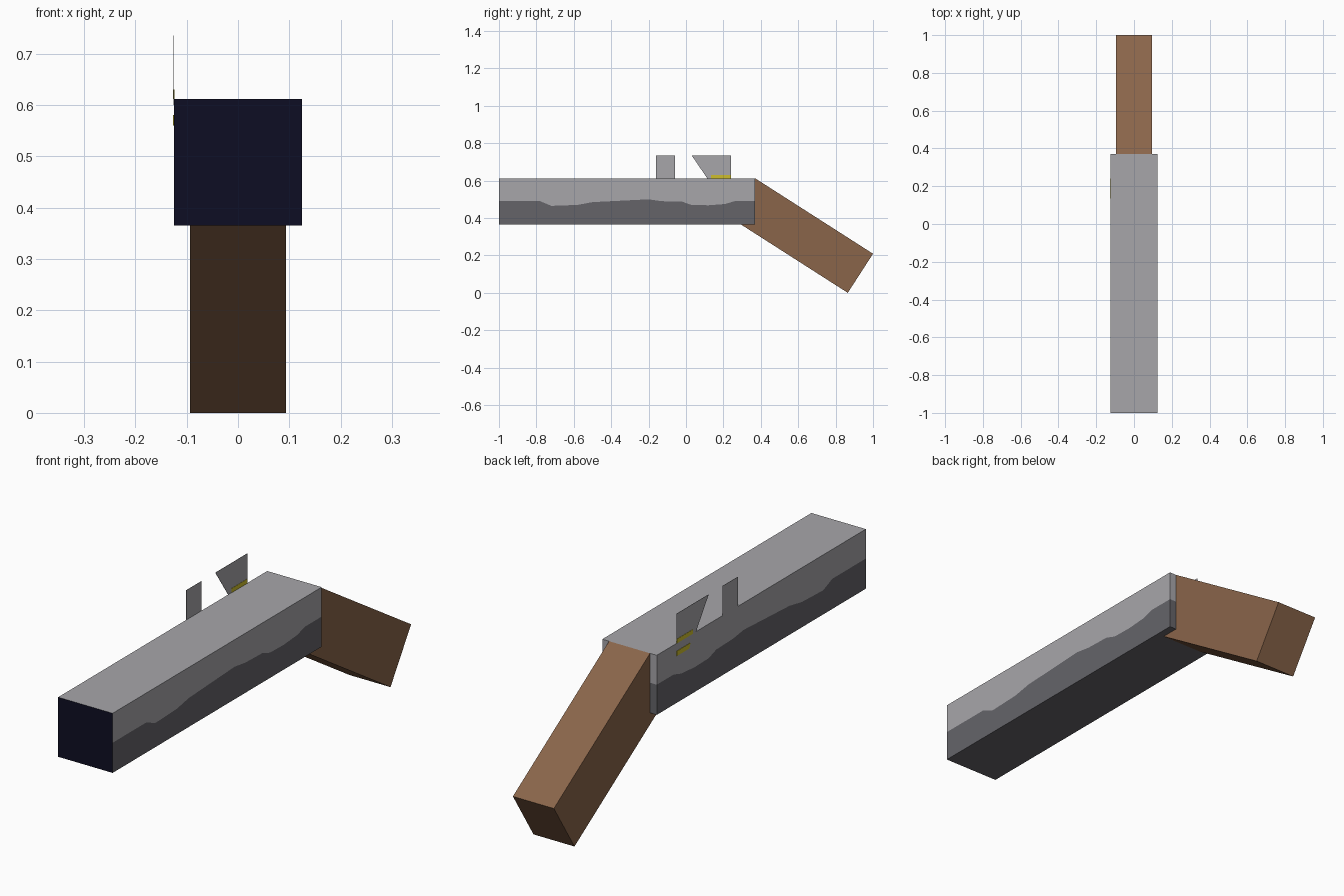
import bpy, bmesh

if "Cube" in bpy.data.objects:
    bpy.data.objects.remove(bpy.data.objects["Cube"])

def lin(*rgb):
    return [((c / 255 + 0.055) / 1.055) ** 2.4 if c > 10 else c / 255 / 12.92 for c in rgb] + [1.0]

def material(name, *rgb):
    m = bpy.data.materials.new(name)
    m.diffuse_color = lin(*rgb)
    m.use_nodes = True
    m.node_tree.nodes["Principled BSDF"].inputs["Base Color"].default_value = m.diffuse_color
    return m

light = material("light_steel", 167, 166, 170)
dark = material("dark_steel", 101, 100, 105)
bore = material("bore_navy", 13, 13, 35)
wood = material("brown_wood", 138, 101, 74)
brass = material("brass_yellow", 205, 190, 45)

def finish(name, bm, mats):
    me = bpy.data.meshes.new(name)
    bm.to_mesh(me)
    bm.free()
    for m in mats:
        me.materials.append(m)
    ob = bpy.data.objects.new(name, me)
    bpy.context.collection.objects.link(ob)
    return ob

# Barrel: six-point rings along y, with a wavy seam between the two steels
W, BOT, TOP = 0.125, 0.365, 0.612
seam = [(-1, .49), (-.78, .49), (-.72, .465), (-.58, .47), (-.5, .485), (-.2, .5),
        (-.13, .49), (-.02, .487), (.03, .47), (.12, .468), (.21, .475), (.26, .49), (.37, .49)]
bm = bmesh.new()
rings = [[bm.verts.new((x, y, z)) for x, z in
          ((-W, BOT), (W, BOT), (W, s), (W, TOP), (-W, TOP), (-W, s))] for y, s in seam]
side_colours = (1, 1, 0, 0, 0, 1)
for a, b in zip(rings, rings[1:]):
    for i, colour in enumerate(side_colours):
        j = (i + 1) % 6
        bm.faces.new((a[i], a[j], b[j], b[i])).material_index = colour
bm.faces.new(rings[0]).material_index = 2
r = rings[-1]
bm.faces.new((r[0], r[1], r[2], r[5])).material_index = 1
bm.faces.new((r[5], r[2], r[3], r[4])).material_index = 0
bmesh.ops.recalc_face_normals(bm, faces=bm.faces)
finish("barrel", bm, (light, dark, bore))

# Stock: slanted wooden block running into the barrel
bm = bmesh.new()
f = bm.faces.new([bm.verts.new((-0.094, y, z)) for y, z in
                  ((.37, .612), (1.0, .209), (.865, 0), (.235, .403))])
new = bmesh.ops.extrude_face_region(bm, geom=[f])["geom"]
bmesh.ops.translate(bm, vec=(0.188, 0, 0), verts=[v for v in new if isinstance(v, bmesh.types.BMVert)])
bmesh.ops.recalc_face_normals(bm, faces=bm.faces)
finish("stock", bm, (wood,))

# Thin lock plates standing on the left side
def plate(name, points, mat, x, thick=0.001):
    bm = bmesh.new()
    f = bm.faces.new([bm.verts.new((x - thick / 2, y, z)) for y, z in points])
    new = bmesh.ops.extrude_face_region(bm, geom=[f])["geom"]
    bmesh.ops.translate(bm, vec=(thick, 0, 0), verts=[v for v in new if isinstance(v, bmesh.types.BMVert)])
    bmesh.ops.recalc_face_normals(bm, faces=bm.faces)
    finish(name, bm, (mat,))

plate("striker_plate", [(-.16, .6), (-.06, .6), (-.06, .735), (-.16, .735)], light, -W)
plate("hammer_plate", [(.03, .735), (.24, .735), (.24, .6), (.122, .6)], light, -W)
# Brass pan strips, visible from both sides
plate("brass_pan", [(.135, .612), (.24, .612), (.24, .63), (.135, .63)], brass, -W, 0.003)
plate("brass_pan_lower", [(.16, .56), (.24, .56), (.24, .58), (.15, .58)], brass, -W, 0.003)
